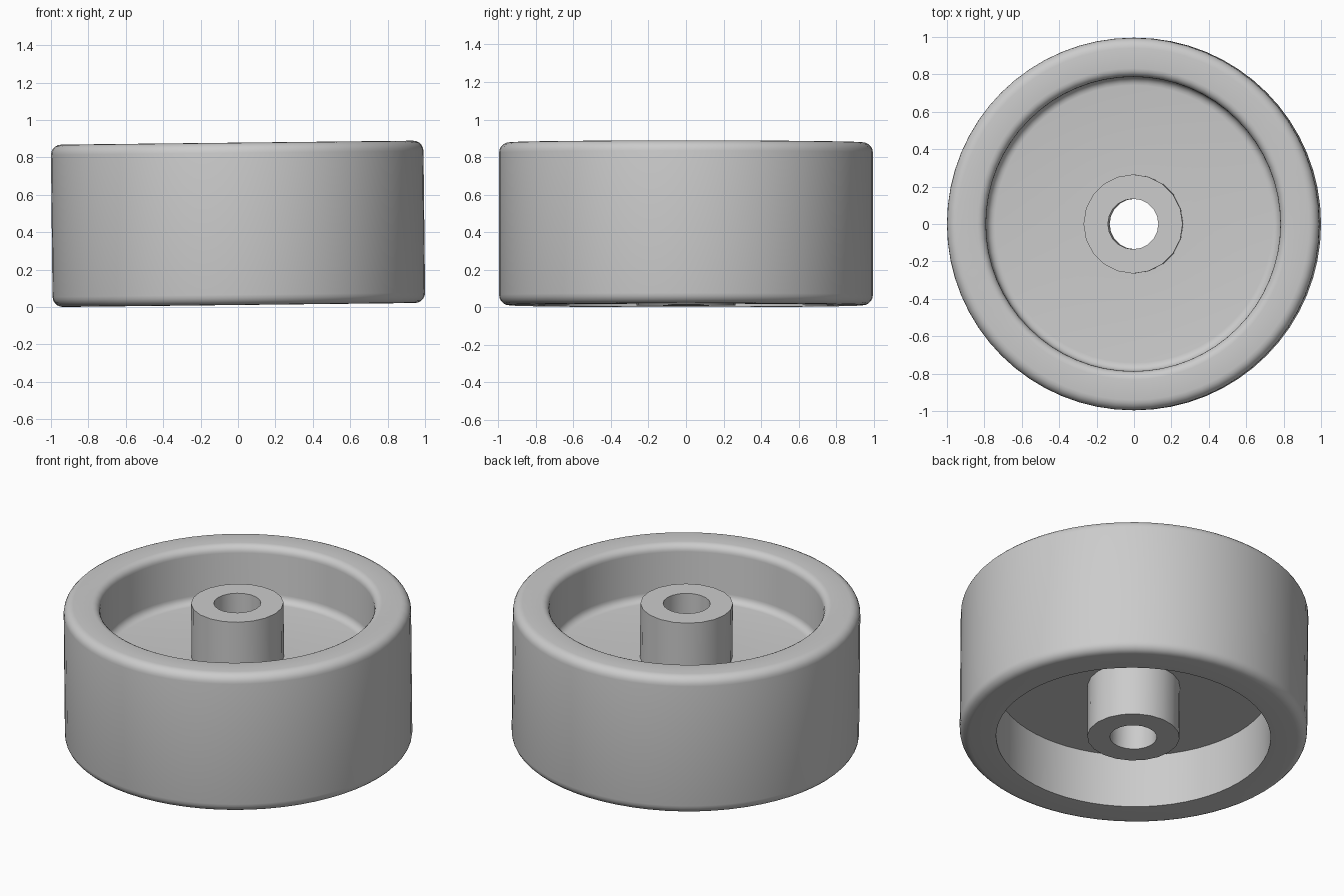
import bpy, bmesh, math
from mathutils import Matrix, Vector

default = bpy.data.objects.get("Cube")
if default:
    bpy.data.objects.remove(default)

HEIGHT = 0.868
HALF = HEIGHT / 2
RADIUS = 0.996
BORE = 0.135
HUB = 0.265
WALL = 0.787
WEB = 0.095      # half thickness of the web
ROUND = 0.055
TILT = -0.0112

grey = bpy.data.materials.new("plain grey")
grey.use_nodes = True
colour = (0.6, 0.6, 0.6, 1)
grey.diffuse_color = colour
grey.node_tree.nodes["Principled BSDF"].inputs["Base Color"].default_value = colour


def fillet(r, z, size, start, steps=5):
    """Quarter arc about (r, z), turning clockwise from the start angle."""
    angles = [math.radians(start - 90 * i / steps) for i in range(steps + 1)]
    return [(r + size * math.cos(a), z + size * math.sin(a)) for a in angles]


def revolve(name, profile, sides):
    """Spin a closed (radius, height) profile into a ring."""
    bm = bmesh.new()
    rings = []
    for i in range(sides):
        a = math.tau * i / sides
        rings.append([bm.verts.new((r * math.cos(a), r * math.sin(a), z))
                      for r, z in profile])
    for i in range(sides):
        here, after = rings[i], rings[(i + 1) % sides]
        for j in range(len(profile)):
            k = (j + 1) % len(profile)
            bm.faces.new((here[j], after[j], after[k], here[k]))
    bmesh.ops.recalc_face_normals(bm, faces=bm.faces)
    mesh = bpy.data.meshes.new(name)
    bm.to_mesh(mesh)
    bm.free()
    mesh.materials.append(grey)
    obj = bpy.data.objects.new(name, mesh)
    bpy.context.collection.objects.link(obj)
    bpy.ops.object.select_all(action='DESELECT')
    obj.select_set(True)
    bpy.context.view_layer.objects.active = obj
    bpy.ops.object.shade_smooth_by_angle(angle=math.radians(30))
    return obj


# Tyre wall and web: rounded outside and in the upper recess, sharp below
lip = 0.045
web_inner = (BORE + HUB) / 2
rim_profile = (
    [(web_inner, -WEB), (web_inner, WEB)]
    + fillet(WALL - lip, WEB + lip, lip, 360)[::-1]
    + fillet(WALL + lip, HALF - lip, lip, 180)
    + fillet(RADIUS - ROUND, HALF - ROUND, ROUND, 90)
    + fillet(RADIUS - ROUND, ROUND - HALF, ROUND, 0)
    + [(WALL, -HALF), (WALL, -WEB)]
)
rim = revolve("wheel_rim", rim_profile, 64)

# Hub tube with an open axle bore
hub = revolve("hub", [(BORE, -HALF), (HUB, -HALF), (HUB, HALF), (BORE, HALF)], 20)

# Lean the wheel slightly and rest its lowest point on the ground
lean = Matrix.Rotation(TILT, 4, 'Y')
for obj in (rim, hub):
    obj.data.transform(lean)
lowest = min(v.co.z for v in rim.data.vertices)
for obj in (rim, hub):
    obj.data.transform(Matrix.Translation(Vector((0, 0, -lowest))))
